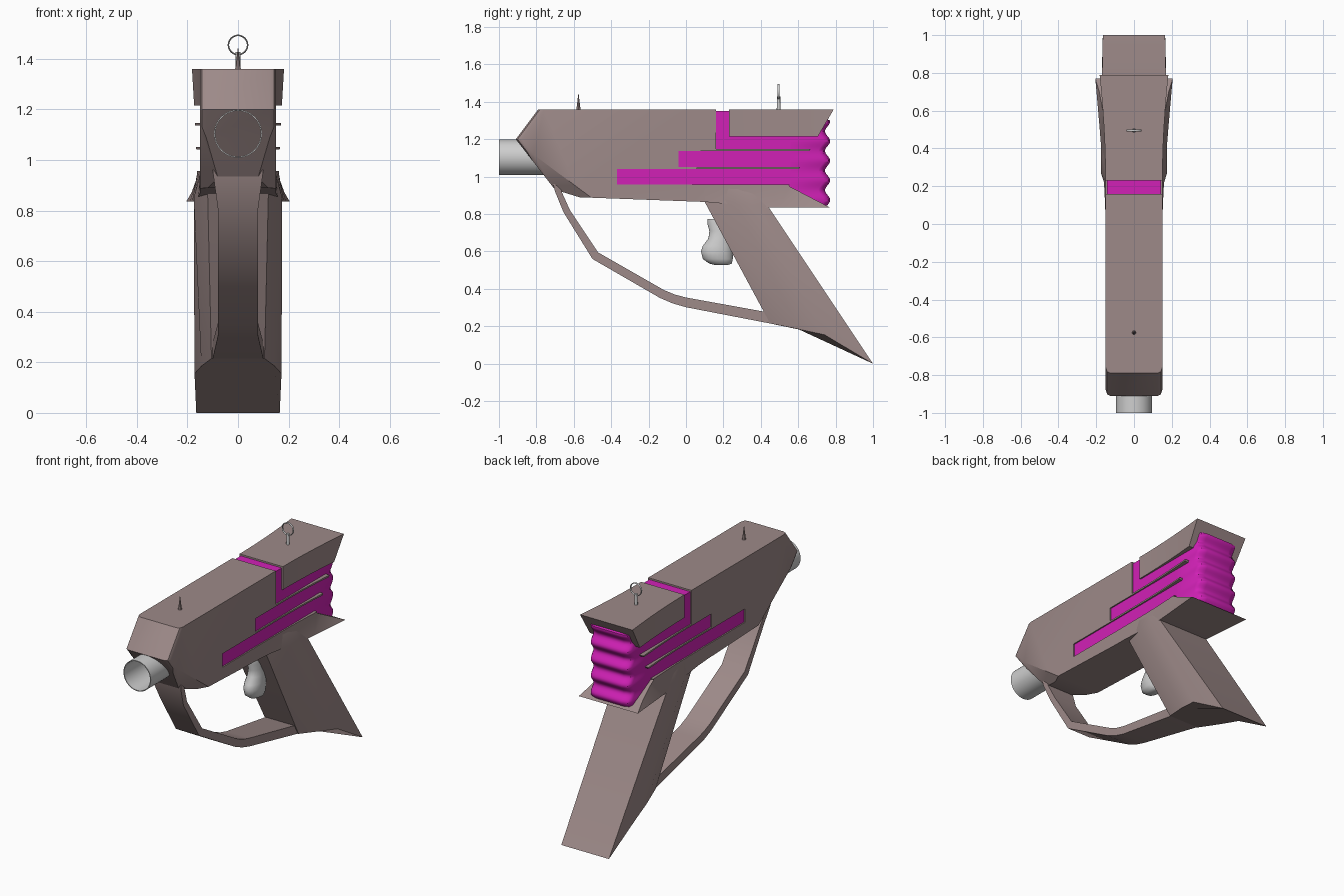
import bpy, bmesh, math
from mathutils import Vector

if "Cube" in bpy.data.objects:
    bpy.data.objects.remove(bpy.data.objects["Cube"])


def material(name, rgb):
    m = bpy.data.materials.new(name)
    m.diffuse_color = (*rgb, 1)
    m.use_nodes = True
    m.node_tree.nodes["Principled BSDF"].inputs["Base Color"].default_value = m.diffuse_color
    return m


BODY = material("dusty_brown", (0.34, 0.255, 0.25))
PINK = material("magenta", (0.64, 0.015, 0.47))
METAL = material("light_grey", (0.62, 0.62, 0.62))


def finish(name, bm, mat, angle=30):
    bmesh.ops.recalc_face_normals(bm, faces=bm.faces)
    me = bpy.data.meshes.new(name)
    bm.to_mesh(me)
    bm.free()
    ob = bpy.data.objects.new(name, me)
    bpy.context.collection.objects.link(ob)
    me.materials.append(mat)
    smooth(ob, angle)
    return ob


def smooth(ob, angle):
    bpy.ops.object.select_all(action='DESELECT')
    ob.select_set(True)
    bpy.context.view_layer.objects.active = ob
    bpy.ops.object.shade_smooth_by_angle(angle=math.radians(angle))


def slab(profile, half):
    """Extrude a (y, z) outline across x from -half to half."""
    bm = bmesh.new()
    f = bm.faces.new([bm.verts.new((-half, y, z)) for y, z in profile])
    ext = bmesh.ops.extrude_face_region(bm, geom=[f])['geom']
    for v in ext:
        if isinstance(v, bmesh.types.BMVert):
            v.co.x = half
    bmesh.ops.recalc_face_normals(bm, faces=bm.faces)
    return bm


def box(y0, y1, z0, z1, half):
    return slab([(y0, z0), (y1, z0), (y1, z1), (y0, z1)], half)


def loft(rings, caps=True):
    bm = bmesh.new()
    vs = [[bm.verts.new(p) for p in r] for r in rings]
    n = len(vs[0])
    for a, b in zip(vs, vs[1:]):
        for i in range(n):
            bm.faces.new((a[i], a[(i + 1) % n], b[(i + 1) % n], b[i]))
    if caps:
        bm.faces.new(vs[0])
        bm.faces.new(vs[-1])
    return bm


def mirrored(half_points):
    return half_points + [(-x, y, z) for x, y, z in reversed(half_points)]


# --- main body: side outline, softened nose edges, undercut nose, flared tail
bm = slab([(-0.79, 1.36), (-0.91, 1.20), (-0.70, 0.93), (-0.57, 0.89), (0.10, 0.865),
           (0.44, 0.835), (0.77, 0.835), (0.55, 0.95), (0.79, 1.36)], 0.15)
nose = [e for e in bm.edges if abs(e.verts[0].co.x - e.verts[1].co.x) < 1e-4
        and all(v.co.y < -0.69 for v in e.verts)
        and any(v.co.y < -0.9 for v in e.verts)]
bmesh.ops.bevel(bm, geom=nose, offset=0.025, segments=2, profile=0.5, affect='EDGES')
for s in (1, -1):
    cut = bmesh.ops.bisect_plane(bm, geom=bm.verts[:] + bm.edges[:] + bm.faces[:],
                                 plane_co=(s * 0.15, -0.885, 1.17),
                                 plane_no=Vector((s * 0.034, -0.0175, -0.0235)).normalized(),
                                 clear_outer=True)
    edges = [e for e in cut['geom_cut'] if isinstance(e, bmesh.types.BMEdge)]
    bmesh.ops.edgenet_fill(bm, edges=edges)
planes = [((0, y / 10, 0), (0, 1, 0)) for y in range(0, 8)] + [((0, 0, 0.953), (0, 0, 1))]
for co, no in planes:
    bmesh.ops.bisect_plane(bm, geom=bm.verts[:] + bm.edges[:] + bm.faces[:],
                           plane_co=co, plane_no=no)
for v in bm.verts:
    if abs(v.co.x) > 0.14 and v.co.y > 0:
        up = 0.032 * max(0, (v.co.y - 0.2) / 0.59) ** 2
        low = 0.055 * (v.co.y / 0.77) ** 1.3 * min(1, max(0, (0.955 - v.co.z) / 0.12))
        v.co.x += math.copysign(max(up, low), v.co.x)
bmesh.ops.triangulate(bm, faces=[f for f in bm.faces if len(f.verts) > 3])
body = finish("body_shell", bm, BODY, 25)

# --- grooves cut through the shell, showing the magenta core
grooves = [(0.16, 0.23, 1.147, 1.5), (0.20, 0.9, 1.147, 1.215),
           (-0.04, 0.9, 1.052, 1.137), (-0.37, 0.9, 0.957, 1.042)]
for g in grooves:
    cutter = finish("groove_cutter", box(*g, 0.4), PINK)
    cutter.hide_render = True
    mod = body.modifiers.new("groove", 'BOOLEAN')
    mod.operation, mod.solver, mod.object = 'DIFFERENCE', 'EXACT', cutter
    bpy.context.view_layer.objects.active = body
    bpy.ops.object.modifier_apply(modifier=mod.name)
    bpy.data.objects.remove(cutter)
body.data.materials.clear()
body.data.materials.append(BODY)
body.data.polygons.foreach_set("material_index", [0] * len(body.data.polygons))
smooth(body, 25)

finish("core", box(-0.372, 0.56, 0.955, 1.30, 0.142), PINK)
finish("core_band", box(0.158, 0.232, 1.10, 1.35, 0.142), PINK)

# --- ribbed magenta back plate with rounded corners
rings = []
for i in range(49):
    z = 0.845 + 0.465 * i / 48
    y = 0.757 + 0.014 * math.cos((z - 0.875) / 0.105 * math.tau)
    if i == 48:
        y -= 0.02
    rings.append(mirrored([(0.142, 0.53, z), (0.142, y - 0.035, z),
                           (0.128, y - 0.01, z), (0.09, y, z)]))
finish("ribbed_back", loft(rings), PINK, 45)

# --- grip: chamfered front, flat back, pointed heel
sections = [
    [(0.11, 0.06, 0.95), (0.148, 0.22, 0.95), (0.148, 0.32, 0.95), (0.148, 0.40, 0.94)],
    [(0.12, 0.10, 0.865), (0.175, 0.27, 0.85), (0.175, 0.36, 0.845), (0.175, 0.44, 0.84)],
    [(0.105, 0.45, 0.215), (0.145, 0.60, 0.185), (0.172, 0.74, 0.155), (0.165, 1.0, 0.0)],
]
finish("grip", loft([mirrored(s) for s in sections]), BODY, 25)

# --- trigger guard: outer point, inner point, half width
guard = [((-0.71, 0.96), (-0.66, 0.96), 0.10), ((-0.70, 0.92), (-0.665, 0.92), 0.095),
         ((-0.655, 0.81), (-0.62, 0.82), 0.08), ((-0.50, 0.56), (-0.47, 0.595), 0.08),
         ((-0.14, 0.352), (-0.12, 0.395), 0.08), ((-0.07, 0.322), (-0.06, 0.37), 0.08),
         ((0.0, 0.302), (0.0, 0.354), 0.08), ((0.45, 0.215), (0.42, 0.278), 0.10),
         ((0.60, 0.187), (0.60, 0.23), 0.12)]
finish("trigger_guard", loft([mirrored([(w, *o), (w, *i)]) for o, i, w in guard]), BODY, 30)

# --- trigger: stacked ovals (z, centre y, half depth, half width)
ovals = [(0.527, 0.19, 0.03, 0.015), (0.535, 0.185, 0.06, 0.035), (0.56, 0.17, 0.08, 0.048),
         (0.60, 0.165, 0.085, 0.052), (0.63, 0.17, 0.08, 0.05), (0.67, 0.18, 0.06, 0.045),
         (0.71, 0.185, 0.06, 0.04), (0.75, 0.18, 0.066, 0.04), (0.775, 0.175, 0.06, 0.035)]
rings = [[(w * math.cos(a), y + d * math.sin(a), z)
          for a in [math.tau * k / 20 for k in range(20)]] for z, y, d, w in ovals]
finish("trigger", loft(rings), METAL, 60)

# --- open barrel tube
rings = [[(r * math.cos(a), y, 1.104 + r * math.sin(a))
          for a in [math.tau * k / 40 for k in range(40)]]
         for r, y in ((0.090, -0.75), (0.090, -1.0), (0.095, -1.0), (0.095, -0.75), (0.090, -0.75))]
finish("barrel", loft(rings, caps=False), METAL, 40)

# --- sights
bm = bmesh.new()
bmesh.ops.create_cone(bm, cap_ends=True, segments=8, radius1=0.012, radius2=0.001, depth=0.09)
bmesh.ops.translate(bm, verts=bm.verts, vec=(0, -0.575, 1.397))
finish("front_sight", bm, BODY)

bm = bmesh.new()
bmesh.ops.create_cone(bm, cap_ends=True, segments=12, radius1=0.01, radius2=0.009, depth=0.075)
bmesh.ops.translate(bm, verts=bm.verts, vec=(0, 0.495, 1.39))
finish("rear_sight_post", bm, METAL)

rings = []
for k in range(33):
    a = math.tau * k / 32
    rings.append([((0.038 + 0.003 * math.cos(b)) * math.cos(a), 0.495 + 0.006 * math.sin(b),
                   1.455 + (0.038 + 0.003 * math.cos(b)) * math.sin(a))
                  for b in [math.tau * j / 8 for j in range(8)]])
bm = loft(rings, caps=False)
bmesh.ops.remove_doubles(bm, verts=bm.verts, dist=1e-5)
finish("rear_sight_ring", bm, METAL, 60)
